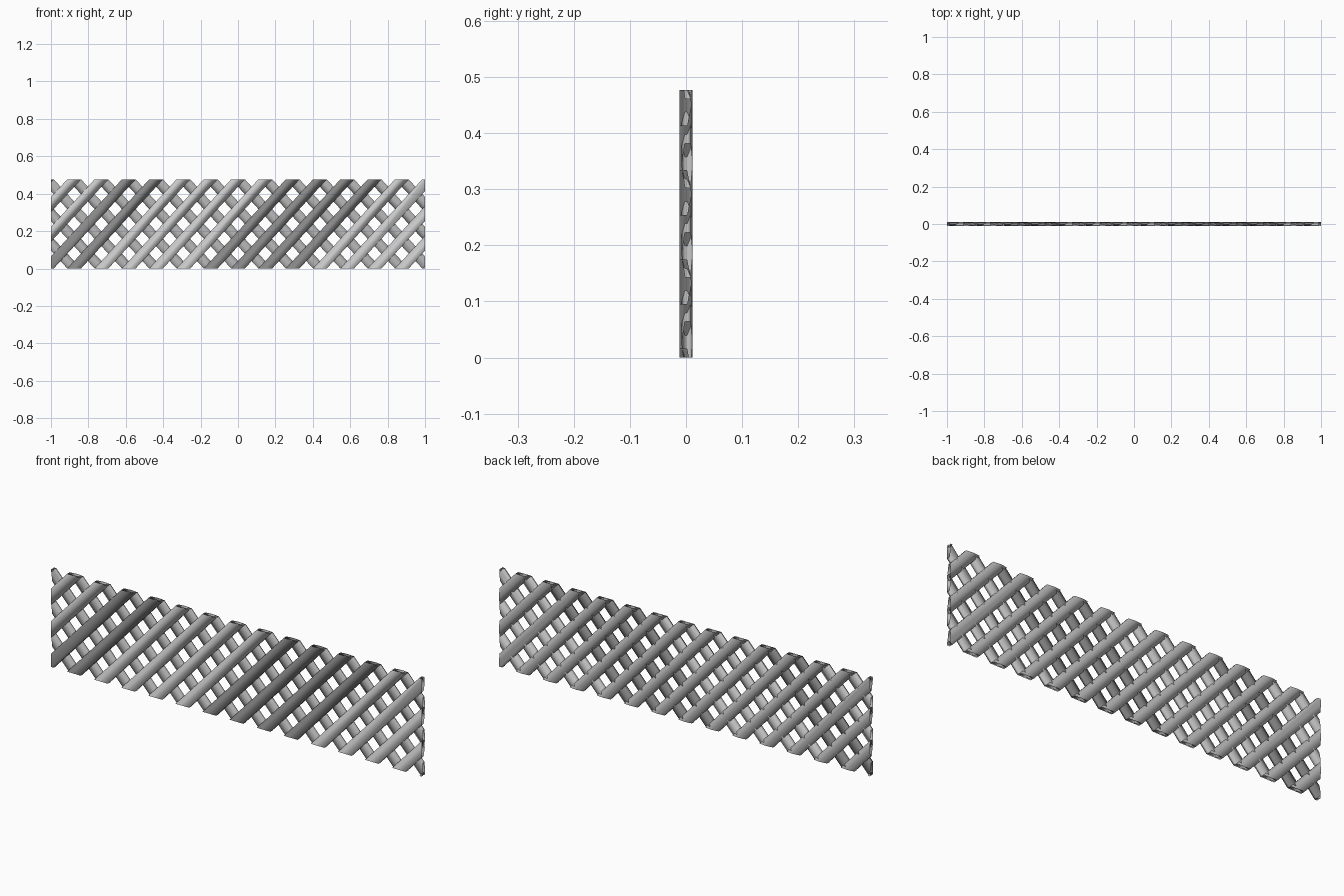
import bpy, bmesh, math
from mathutils import Vector

if "Cube" in bpy.data.objects:
    bpy.data.objects.remove(bpy.data.objects["Cube"])

HEIGHT = 0.477
PITCH = 0.146            # spacing of slats along the bottom edge
SLOPE = 0.159 / PITCH    # rise over run of each slat
# slat cross-sections: (across the slat, y)
FRONT = [(-0.027, -0.012), (0.027, -0.012), (0.027, 0.002), (0, 0.010), (-0.027, 0.002)]
REAR = [(-0.027, -0.002), (0, -0.008), (0.027, -0.002), (0.027, 0.008),
        (0, 0.012), (-0.027, 0.008)]


def grey(name, value):
    mat = bpy.data.materials.new(name)
    mat.diffuse_color = (value, value, value, 1)
    mat.use_nodes = True
    mat.node_tree.nodes["Principled BSDF"].inputs["Base Color"].default_value = mat.diffuse_color
    return mat


LIGHT, MID, DARK = grey("light_grey", 0.7), grey("mid_grey", 0.48), grey("dark_grey", 0.25)


def slat_layer(name, lean, profile, tone):
    """One layer of parallel slats, trimmed to the panel rectangle."""
    bm = bmesh.new()
    along = Vector((lean, 0, SLOPE)).normalized()
    across = Vector((along.z, 0, -along.x))
    n = len(profile)
    for k in range(-11, 12):
        base = Vector((k * PITCH, 0, 0))
        rings = [[bm.verts.new(base + along * t + across * u + Vector((0, y, 0)))
                  for u, y in profile] for t in (-0.2, 0.9)]
        for i in range(n):
            j = (i + 1) % n
            f = bm.faces.new((rings[0][i], rings[0][j], rings[1][j], rings[1][i]))
            f.material_index = tone(k)
            f.smooth = True
        bm.faces.new(rings[0])
        bm.faces.new(rings[1])
    bmesh.ops.recalc_face_normals(bm, faces=bm.faces[:])
    # trim to the panel outline, leaving the cut ends open
    for co, no in (((1, 0, 0), (1, 0, 0)), ((-1, 0, 0), (-1, 0, 0)),
                   ((0, 0, 0), (0, 0, -1)), ((0, 0, HEIGHT), (0, 0, 1))):
        bmesh.ops.bisect_plane(bm, geom=bm.verts[:] + bm.edges[:] + bm.faces[:],
                               plane_co=co, plane_no=no, clear_outer=True)
    mesh = bpy.data.meshes.new(name)
    bm.to_mesh(mesh)
    bm.free()
    for mat in (LIGHT, MID, DARK):
        mesh.materials.append(mat)
    obj = bpy.data.objects.new(name, mesh)
    bpy.context.collection.objects.link(obj)
    return obj


# front slats rise to the right (some weathered darker), rear slats rise to the left
slat_layer("front_slats", 1, FRONT, lambda k: 2 if k in (-7, -6, -1, 0, 1, 2) else 0)
slat_layer("rear_slats", -1, REAR, lambda k: 1)
